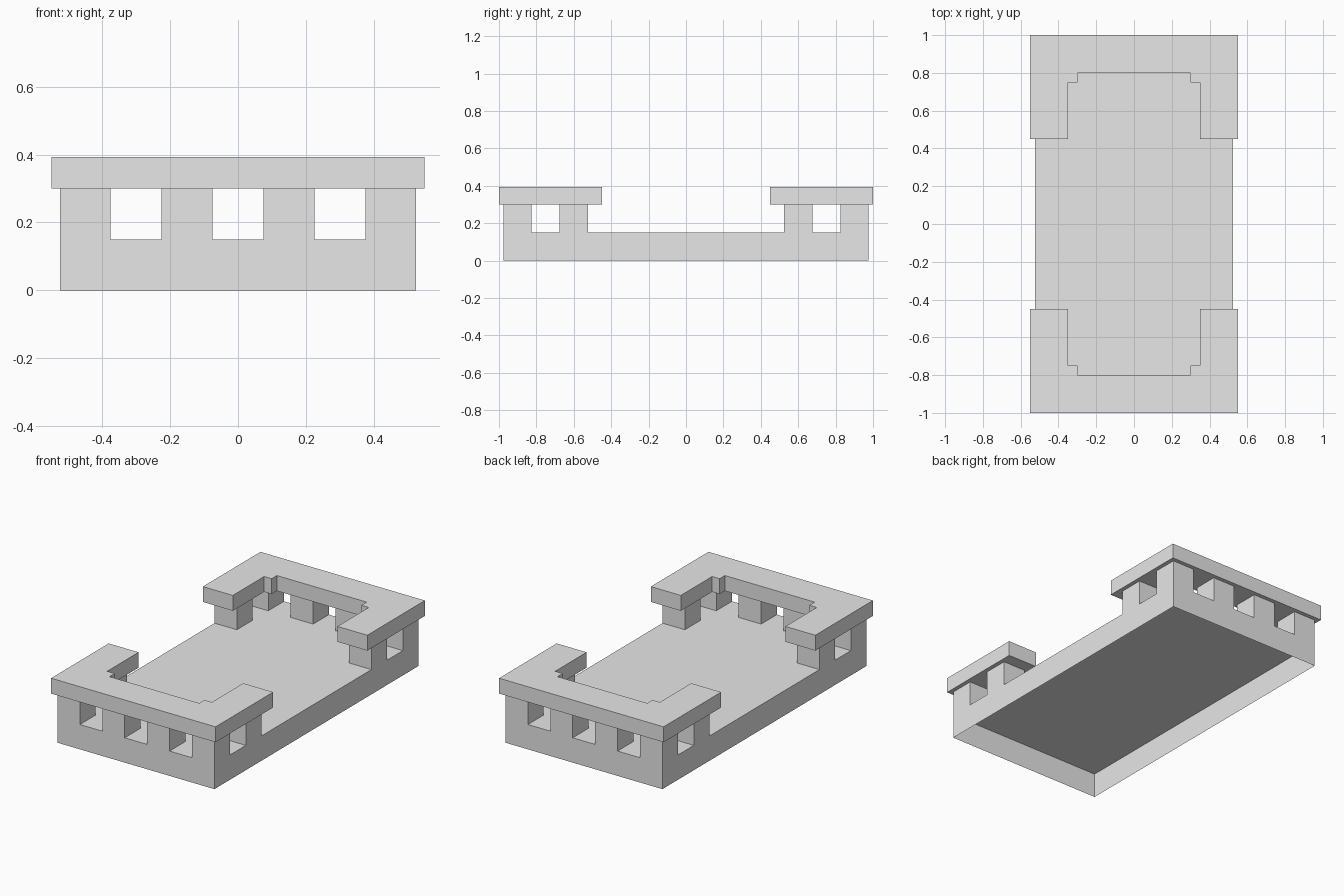
import bpy, bmesh
from mathutils import Matrix, Vector

cube = bpy.data.objects.get("Cube")
if cube:
    bpy.data.objects.remove(cube, do_unlink=True)

GREY = (0.8, 0.8, 0.8, 1)
stone = bpy.data.materials.new("plain_grey")
stone.use_nodes = True
stone.diffuse_color = GREY
stone.node_tree.nodes["Principled BSDF"].inputs["Base Color"].default_value = GREY

DECK_Z, CAP_Z, TOP_Z = 0.15, 0.30, 0.393
POST = 0.15


def finish(name, bm):
    mesh = bpy.data.meshes.new(name)
    bm.to_mesh(mesh)
    bm.free()
    mesh.materials.append(stone)
    obj = bpy.data.objects.new(name, mesh)
    bpy.context.collection.objects.link(obj)
    return obj


def open_box(name, center, size):
    """Box with its bottom face left open."""
    bm = bmesh.new()
    matrix = Matrix.Translation(center) @ Matrix.Diagonal((*size, 1))
    bmesh.ops.create_cube(bm, size=1, matrix=matrix)
    bottom = min(bm.faces, key=lambda f: f.calc_center_median().z)
    bmesh.ops.delete(bm, geom=[bottom], context="FACES_ONLY")
    return finish(name, bm)


def prism(name, outline, z0, z1):
    """Closed slab raised from a flat outline."""
    bm = bmesh.new()
    face = bm.faces.new([bm.verts.new((x, y, z0)) for x, y in outline])
    up = bmesh.ops.extrude_face_region(bm, geom=[face], use_keep_orig=True)["geom"]
    verts = [v for v in up if isinstance(v, bmesh.types.BMVert)]
    bmesh.ops.translate(bm, vec=Vector((0, 0, z1 - z0)), verts=verts)
    bmesh.ops.recalc_face_normals(bm, faces=bm.faces)
    return finish(name, bm)


# Hollow platform, open underneath
open_box("platform", (0, 0, DECK_Z / 2), (1.05, 1.95, DECK_Z))

# Half outline of the U-shaped rail, mirrored across x
half = [(0.55, 1), (0.55, 0.45), (0.35, 0.45),
        (0.35, 0.75), (0.30, 0.75), (0.30, 0.80)]
rail = half + [(-x, y) for x, y in reversed(half)]

# Posts along each end and at the rail tips
spots = [(x, 0.9) for x in (-0.45, -0.15, 0.15, 0.45)] + [(-0.45, 0.6), (0.45, 0.6)]

for end, side in (("front", -1), ("back", 1)):
    prism(end + "_rail", [(x, y * side) for x, y in rail], CAP_Z, TOP_Z)
    for i, (x, y) in enumerate(spots, 1):
        open_box(f"{end}_post_{i}", (x, y * side, (DECK_Z + CAP_Z) / 2),
                 (POST, POST, CAP_Z - DECK_Z))
